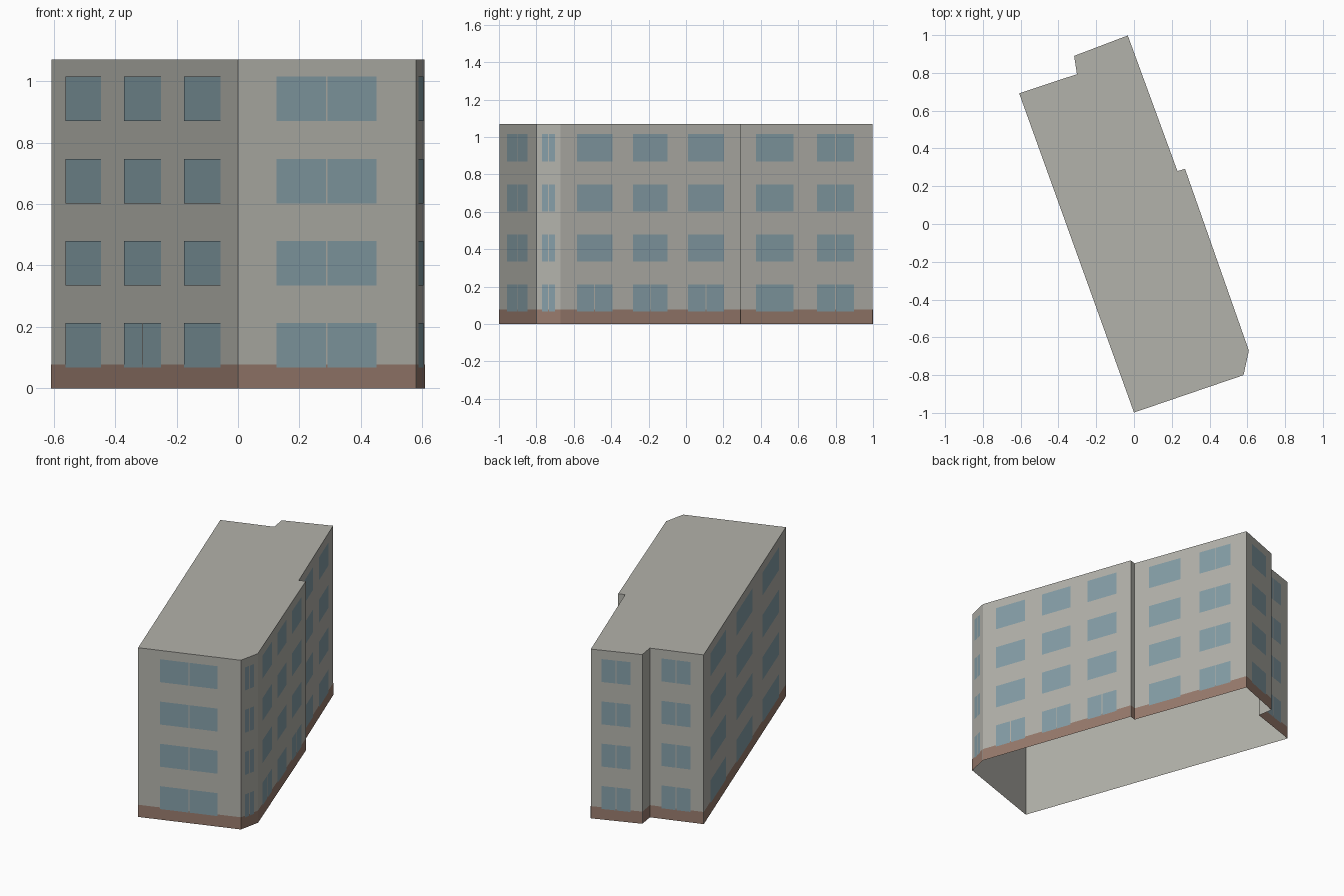
import bpy
from mathutils import Vector

cube = bpy.data.objects.get("Cube")
if cube:
    bpy.data.objects.remove(cube)


def material(name, rgb):
    m = bpy.data.materials.new(name)
    m.use_nodes = True
    m.diffuse_color = (*rgb, 1)
    m.node_tree.nodes["Principled BSDF"].inputs["Base Color"].default_value = (*rgb, 1)
    return m


WALL = material("warm grey wall", (0.45, 0.445, 0.405))
GLASS = material("blue grey glass", (0.235, 0.342, 0.386))
BRICK = material("brown plinth", (0.314, 0.198, 0.153))


def build(name, verts, faces, mat):
    mesh = bpy.data.meshes.new(name)
    mesh.from_pydata(verts, [], faces)
    mesh.materials.append(mat)
    obj = bpy.data.objects.new(name, mesh)
    bpy.context.collection.objects.link(obj)
    return obj


HEIGHT = 1.07
PLINTH = 0.077
FLOORS = [0.067, 0.335, 0.602, 0.87]
PANE_HEIGHT = 0.145

# Footprint, counter-clockwise from the front corner
outline = [Vector(p) for p in (
    (0, -0.998), (0.58, -0.80), (0.608, -0.67), (0.27, 0.292), (0.23, 0.28),
    (-0.033, 0.998), (-0.317, 0.89), (-0.302, 0.793), (-0.608, 0.692))]
n = len(outline)

# Building shell, open underneath
verts = [(p.x, p.y, z) for z in (0, HEIGHT) for p in outline]
faces = [(i, (i + 1) % n, (i + 1) % n + n, i + n) for i in range(n)]
faces.append(tuple(range(n, 2 * n)))
build("walls_and_roof", verts, faces, WALL)


def panels(name, specs, offset, mat):
    """Thin panels on walls; each spec is wall index, start, end, bottom, top."""
    verts, faces = [], []
    for wall, s, e, low, high in specs:
        a, b = outline[wall], outline[(wall + 1) % n]
        d = b - a
        out = Vector((d.y, -d.x)).normalized() * offset
        p, q = a + d * s + out, a + d * e + out
        k = len(verts)
        verts += [(p.x, p.y, low), (q.x, q.y, low), (q.x, q.y, high), (p.x, p.y, high)]
        faces.append((k, k + 1, k + 2, k + 3))
    return build(name, verts, faces, mat)


# Plinth band around every wall
panels("plinth", [(w, 0, 1, 0, PLINTH) for w in range(n)], 0.001, BRICK)

# Window columns: wall, start, end, which floors are split into two panes
ALL, GROUND, NONE = (0, 1, 2, 3), (0,), ()
columns = {
    "front": [(0, 0.216, 0.776, ALL)],
    "corner": [(1, 0.23, 0.76, ALL)],
    "left_front": [(2, 0.089, 0.286, GROUND), (2, 0.40, 0.594, GROUND),
                   (2, 0.708, 0.906, GROUND)],
    "left_back": [(4, 0.132, 0.41, NONE), (4, 0.583, 0.861, ALL)],
    "back_projection": [(5, 0.21, 0.77, ALL)],
    "back": [(7, 0.22, 0.76, ALL)],
    "right": [(8, 0.08, 0.27, NONE), (8, 0.393, 0.59, GROUND), (8, 0.713, 0.91, NONE)],
}

for side, cols in columns.items():
    specs = []
    for wall, s, e, split in cols:
        length = (outline[(wall + 1) % n] - outline[wall]).length
        gap = 0.0025 / length
        mid = (s + e) / 2
        for floor, z in enumerate(FLOORS):
            spans = [(s, mid - gap), (mid + gap, e)] if floor in split else [(s, e)]
            specs += [(wall, u, v, z, z + PANE_HEIGHT) for u, v in spans]
    panels(side + "_windows", specs, 0.002, GLASS)
